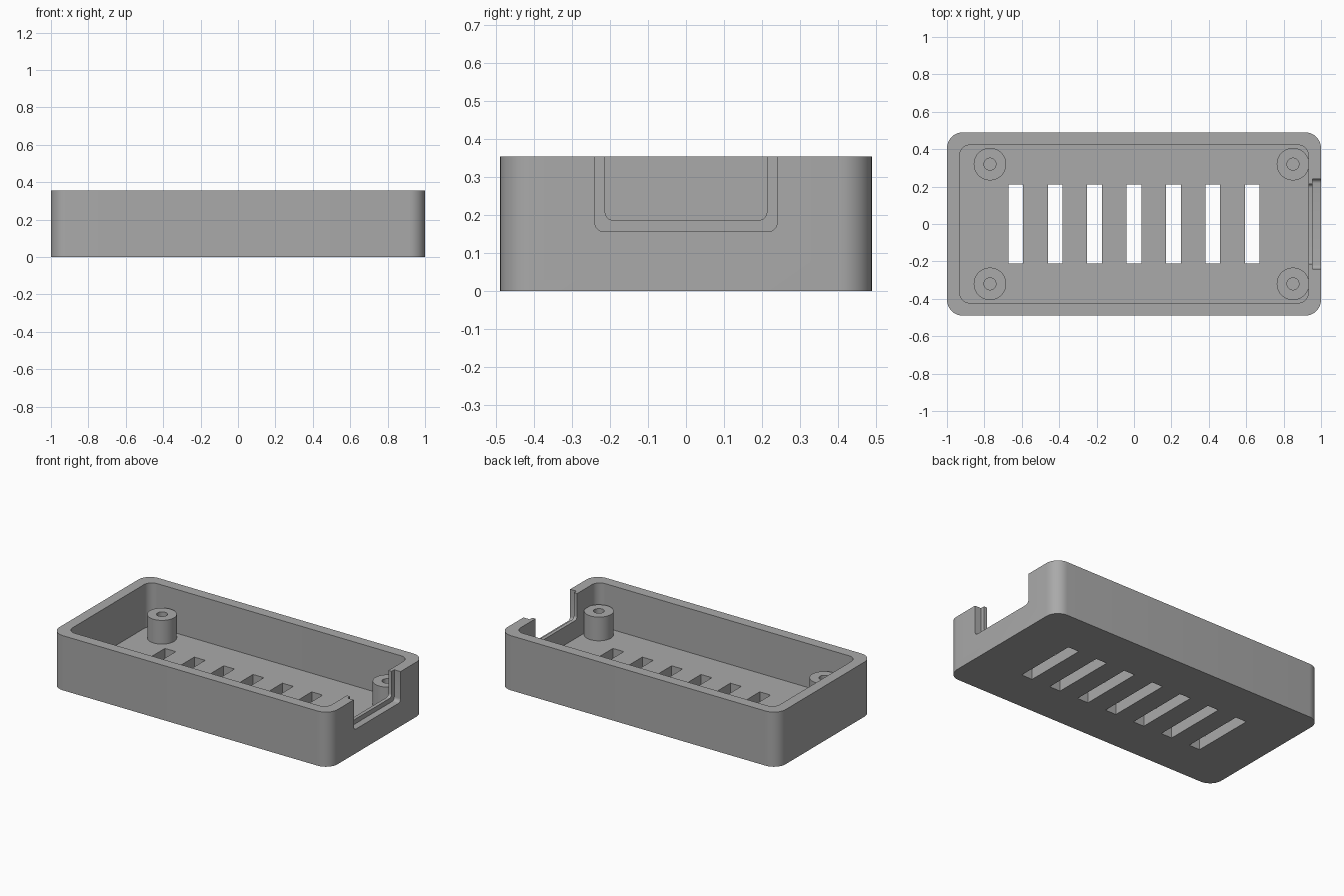
import bpy, bmesh
from math import sin, cos, pi, radians
from mathutils import Matrix

if "Cube" in bpy.data.objects:
    bpy.data.objects.remove(bpy.data.objects["Cube"], do_unlink=True)

HEIGHT, FLOOR, WALL = 0.355, 0.07, 0.068
HALF_X, HALF_Y = 1.0, 0.49
TOP_CLEAR = 0.5

grey = bpy.data.materials.new("plain grey")
grey.use_nodes = True
colour = (0.4, 0.4, 0.4, 1)
grey.diffuse_color = colour
grey.node_tree.nodes["Principled BSDF"].inputs["Base Color"].default_value = colour


def add_object(name, bm):
    bmesh.ops.recalc_face_normals(bm, faces=bm.faces)
    mesh = bpy.data.meshes.new(name)
    bm.to_mesh(mesh)
    bm.free()
    mesh.materials.append(grey)
    obj = bpy.data.objects.new(name, mesh)
    bpy.context.collection.objects.link(obj)
    return obj


def rounded_block(name, x, y, z, radius=0, axis="Z", segments=10):
    """Box between (min, max) pairs, with the edges along one axis rounded."""
    size = [b - a for a, b in (x, y, z)]
    centre = [(a + b) / 2 for a, b in (x, y, z)]
    bm = bmesh.new()
    bmesh.ops.create_cube(bm, size=1, matrix=Matrix.LocRotScale(centre, None, size))
    if radius:
        i = "XYZ".index(axis)
        edges = [e for e in bm.edges
                 if abs(e.verts[0].co[i] - e.verts[1].co[i]) > size[i] / 2]
        bmesh.ops.bevel(bm, geom=edges, offset=radius, segments=segments,
                        profile=0.5, affect="EDGES")
    return add_object(name, bm)


def cut(target, cutters):
    for cutter in cutters:
        mod = target.modifiers.new("cut", "BOOLEAN")
        mod.operation, mod.solver, mod.object = "DIFFERENCE", "EXACT", cutter
    graph = bpy.context.evaluated_depsgraph_get()
    mesh = bpy.data.meshes.new_from_object(target.evaluated_get(graph))
    target.modifiers.clear()
    target.data = mesh
    for cutter in cutters:
        bpy.data.objects.remove(cutter, do_unlink=True)


def smooth(obj):
    bpy.ops.object.select_all(action="DESELECT")
    obj.select_set(True)
    bpy.context.view_layer.objects.active = obj
    bpy.ops.object.shade_smooth_by_angle(angle=radians(30))


# Open tray with rounded vertical corners
tray = rounded_block("tray", (-HALF_X, HALF_X), (-HALF_Y, HALF_Y), (0, HEIGHT), 0.085)
inner_x, inner_y = HALF_X - WALL, HALF_Y - WALL
cutters = [rounded_block("cavity", (-inner_x, inner_x), (-inner_y, inner_y),
                         (FLOOR, TOP_CLEAR), 0.055)]

# Row of vent slots through the floor
for i in range(-3, 4):
    x = i * 0.211
    cutters.append(rounded_block("slot", (x - 0.039, x + 0.039), (-0.21, 0.21), (-0.1, 0.2)))

# Stepped opening in the end wall: wide outside, narrow inside
cutters.append(rounded_block("opening", (0.85, 1.1), (-0.213, 0.213),
                             (0.187, TOP_CLEAR), 0.02, "X", 5))
cutters.append(rounded_block("recess", (0.955, 1.1), (-0.24, 0.24),
                             (0.157, TOP_CLEAR), 0.022, "X", 5))
cut(tray, cutters)
smooth(tray)

# Four hollow screw posts standing on the floor
POST_TOP, POST_R, HOLE_R, SIDES = 0.224, 0.087, 0.032, 40


def screw_post(name, x, y):
    bm = bmesh.new()
    profile = [(HOLE_R, FLOOR), (HOLE_R, POST_TOP), (POST_R, POST_TOP), (POST_R, FLOOR)]
    rings = []
    for r, z in profile:
        rings.append([bm.verts.new((x + r * cos(2 * pi * k / SIDES),
                                    y + r * sin(2 * pi * k / SIDES), z))
                      for k in range(SIDES)])
    for a, b in zip(rings, rings[1:]):
        for k in range(SIDES):
            n = (k + 1) % SIDES
            bm.faces.new((a[k], a[n], b[n], b[k]))
    post = add_object(name, bm)
    # An open shell: make sure the outside faces outwards
    top = max(post.data.polygons, key=lambda p: p.center.z)
    if top.normal.z < 0:
        post.data.flip_normals()
    smooth(post)


for side, x in (("right", -0.77), ("left", 0.85)):
    for end, y in (("front", -0.32), ("back", 0.32)):
        screw_post(f"{end}_{side}_screw_post", x, y)
